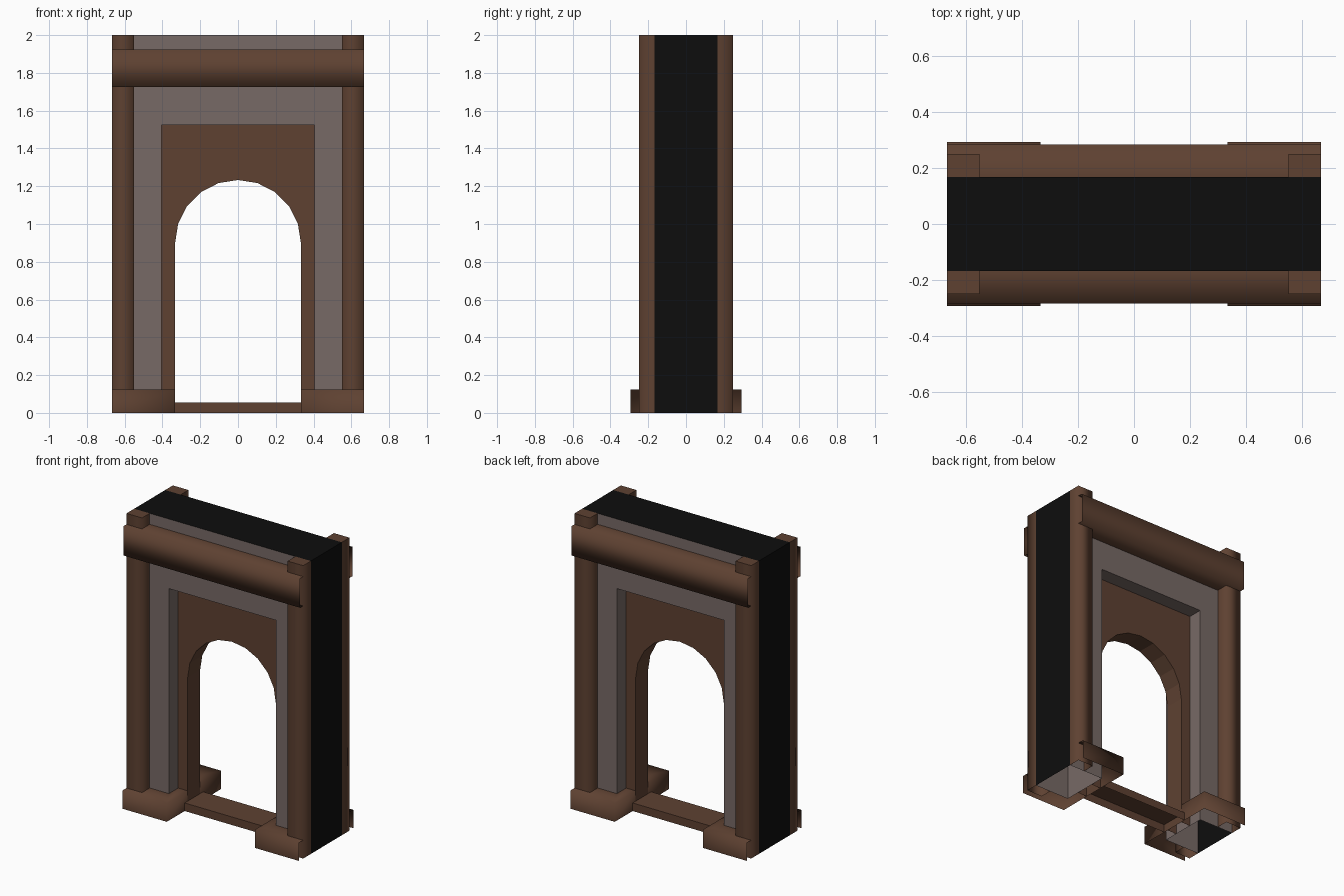
import bpy, bmesh, math
from mathutils import Vector

cube = bpy.data.objects.get("Cube")
if cube:
    bpy.data.objects.remove(cube, do_unlink=True)


def material(name, rgb):
    m = bpy.data.materials.new(name)
    m.use_nodes = True
    m.diffuse_color = (*rgb, 1)
    m.node_tree.nodes["Principled BSDF"].inputs["Base Color"].default_value = (*rgb, 1)
    return m


WOOD = material("brown wood", (0.112, 0.053, 0.031))
PLASTER = material("grey plaster", (0.185, 0.143, 0.133))
BLACK = material("black edge", (0.004, 0.004, 0.004))

W, H, D = 0.667, 2.0, 0.167      # half width, height, half depth of the wall
RX, RZ, PD = 0.405, 1.525, 0.067  # recess half width and height, panel half depth
AX, AZ = 0.333, 0.9              # arch radius and spring height


def sweep(name, profile, vec, mats, walls, caps=(), smooth=None, rule=None):
    """Sweep a 3D profile along vec, walling its first edges and capping ends."""
    bm = bmesh.new()
    rings = [[bm.verts.new(Vector(p) + Vector(vec) * t) for p in profile] for t in (0, 1)]
    n = len(profile)
    for i in range(walls):
        j = (i + 1) % n
        f = bm.faces.new((rings[0][i], rings[0][j], rings[1][j], rings[1][i]))
        f.smooth = smooth is not None
    for c in caps:
        bm.faces.new(rings[c]).smooth = smooth == "all"
    bmesh.ops.recalc_face_normals(bm, faces=bm.faces)
    if rule:
        for f in bm.faces:
            f.material_index = rule(f.calc_center_median())
    mesh = bpy.data.meshes.new(name)
    bm.to_mesh(mesh)
    bm.free()
    for m in mats:
        mesh.materials.append(m)
    ob = bpy.data.objects.new(name, mesh)
    bpy.context.collection.objects.link(ob)
    return ob


# Hollow wall around the doorway: black outer sides and top, plaster elsewhere
outline = [(W, 0), (W, H), (-W, H), (-W, 0), (-RX, 0), (-RX, RZ), (RX, RZ), (RX, 0)]
shell = sweep("wall", [(x, -D, z) for x, z in outline], (0, 2 * D, 0),
              [PLASTER, BLACK], 0, (0, 1))
bm = bmesh.new()
bm.from_mesh(shell.data)
bm.verts.ensure_lookup_table()
n = len(outline)
for i in (0, 1, 2, 4, 5, 6):
    f = bm.faces.new([bm.verts[k] for k in (i, i + 1, i + 1 + n, i + n)])
    f.material_index = 1 if i < 3 else 0
bmesh.ops.recalc_face_normals(bm, faces=bm.faces)
bm.to_mesh(shell.data)
bm.free()

# Arched panel set back inside the recess
arch = [(AX * math.cos(a), AZ + AX * math.sin(a))
        for a in (math.pi * k / 10 for k in range(11))]
arch = [(AX, 0)] + arch + [(-AX, 0)]
edge = [(-RX, 0), (-RX, RZ), (RX, RZ), (RX, 0)]
sweep("arch_panel", [(x, -PD, z) for x, z in arch + edge], (0, 2 * PD, 0),
      [WOOD], len(arch) - 1, (0, 1))

# Threshold between the door jambs
sweep("threshold", [(-AX, -0.1, 0), (-AX, -0.1, 0.055), (-AX, 0.1, 0.055), (-AX, 0.1, 0)],
      (2 * AX, 0, 0), [WOOD], 3)

for face, sy in (("front", -1), ("back", 1)):
    # Lintel: a beam with open ends, softly shaded
    beam = [(D, 1.725), (0.283, 1.725), (0.283, 1.925), (D, 1.925)]
    sweep(face + "_lintel", [(-W, sy * y, z) for y, z in beam],
          (2 * W, 0, 0), [WOOD], 3, smooth="walls")

    for side, sx in (("left", 1), ("right", -1)):
        # Corner pillar
        post = [(0.55, D), (0.55, 0.25), (W, 0.25), (W, D)]
        sweep(f"{face}_{side}_pillar", [(sx * x, sy * y, 0) for x, y in post],
              (0, 0, H), [WOOD], 3, (1,), smooth="walls")
        # Plinth wrapping round into the doorway
        foot = [(W, 0.293), (AX, 0.293), (AX, PD), (RX, PD), (RX, D), (W, D)]
        sweep(f"{face}_{side}_plinth", [(sx * x, sy * y, 0) for x, y in foot],
              (0, 0, 0.125), [WOOD], 2, (1,), smooth="all")
